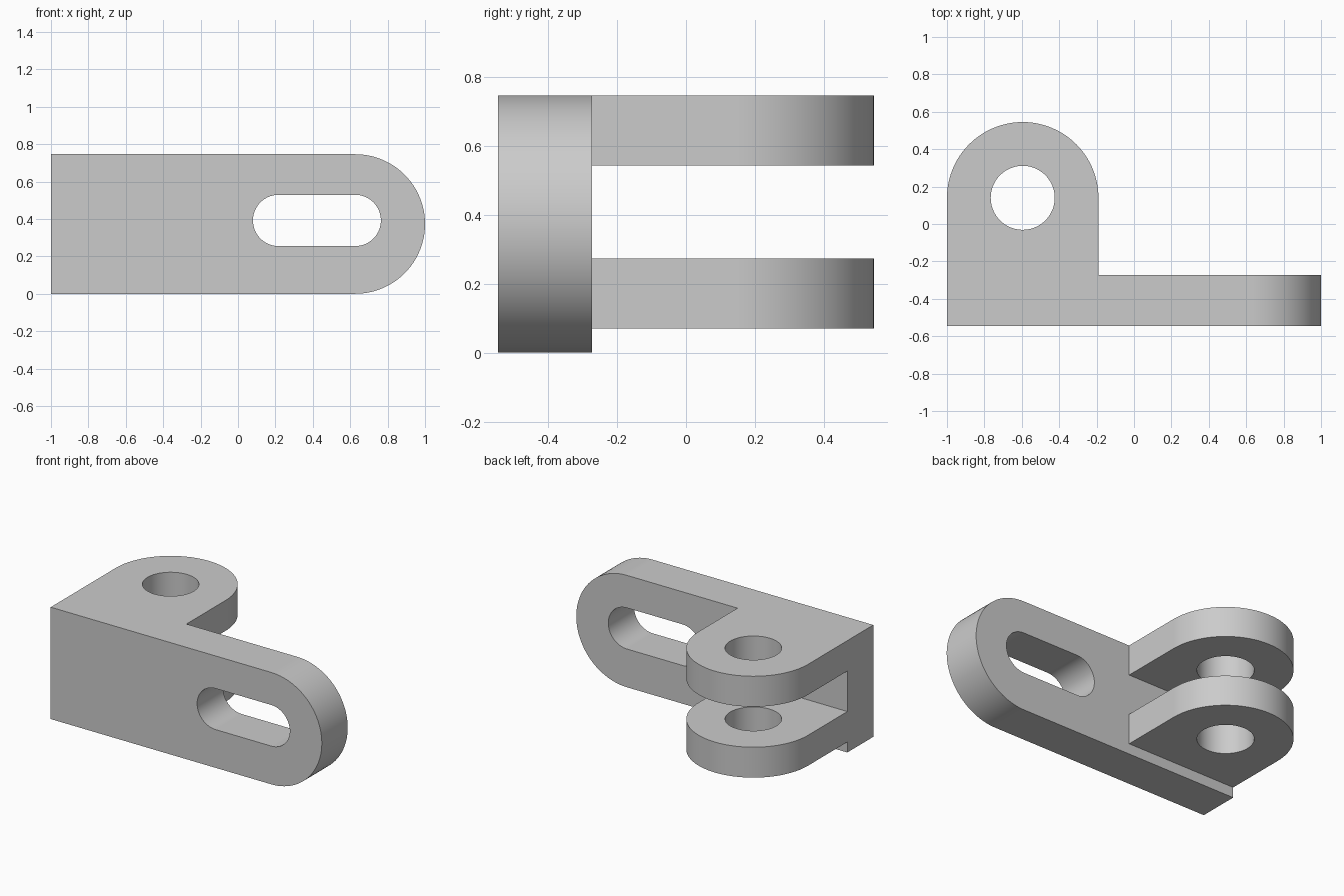
import bpy
import bmesh
from math import cos, sin, pi
from mathutils import Vector

cube = bpy.data.objects.get("Cube")
if cube:
    bpy.data.objects.remove(cube, do_unlink=True)

grey = bpy.data.materials.new("plain grey")
grey.use_nodes = True
colour = (0.6, 0.6, 0.6, 1)
grey.diffuse_color = colour
grey.node_tree.nodes["Principled BSDF"].inputs["Base Color"].default_value = colour

# Main dimensions
HEIGHT = 0.746
FRONT, BACK = -0.545, -0.272
END_R = HEIGHT / 2
LUG_X, LUG_Y, LUG_R = -0.595, 0.14, 0.405
HOLE_R = 0.171
LUG_THICK = 0.203


def arc(cx, cy, r, start, end, n=48):
    return [(cx + r * cos(start + (end - start) * i / n),
             cy + r * sin(start + (end - start) * i / n)) for i in range(n + 1)]


def prism(name, outline, low, high, axis):
    """Extrude a closed outline along y (outline in x, z) or z (outline in x, y)."""
    def place(p, d):
        return (p[0], d, p[1]) if axis == "y" else (p[0], p[1], d)
    bm = bmesh.new()
    face = bm.faces.new([bm.verts.new(place(p, low)) for p in outline])
    result = bmesh.ops.extrude_face_region(bm, geom=[face])
    moved = [v for v in result["geom"] if isinstance(v, bmesh.types.BMVert)]
    bmesh.ops.translate(bm, verts=moved,
                        vec=Vector(place((0, 0), high - low)))
    bmesh.ops.recalc_face_normals(bm, faces=bm.faces)
    mesh = bpy.data.meshes.new(name)
    bm.to_mesh(mesh)
    bm.free()
    mesh.materials.append(grey)
    obj = bpy.data.objects.new(name, mesh)
    bpy.context.collection.objects.link(obj)
    return obj


def combine(target, other, operation):
    mod = target.modifiers.new(operation.lower(), "BOOLEAN")
    mod.operation = operation
    mod.solver = "EXACT"
    mod.object = other
    bpy.context.view_layer.objects.active = target
    bpy.ops.object.modifier_apply(modifier=mod.name)
    bpy.data.objects.remove(other, do_unlink=True)


# Upright plate with one rounded end
plate_outline = [(-1, 0)] + arc(1 - END_R, END_R, END_R, -pi / 2, pi / 2) + [(-1, HEIGHT)]
bracket = prism("clevis_bracket", plate_outline, FRONT, BACK, "y")

# Pair of rounded lugs behind the plate
lug_outline = ([(-1, BACK), (LUG_X + LUG_R, BACK)]
               + arc(LUG_X, LUG_Y, LUG_R, 0, pi))
for name, base in (("lower_lug", 0.07), ("upper_lug", HEIGHT - LUG_THICK)):
    lug = prism(name, lug_outline, base, base + LUG_THICK, "z")
    combine(bracket, lug, "UNION")

# Pin hole through both lugs
pin = prism("pin_cutter", arc(LUG_X, LUG_Y, HOLE_R, 0, 2 * pi, 96)[:-1], -0.1, 0.9, "z")
combine(bracket, pin, "DIFFERENCE")

# Adjustment slot through the plate
slot_r, slot_z = 0.137, 0.392
slot_outline = (arc(0.627, slot_z, slot_r, -pi / 2, pi / 2)
                + arc(0.217, slot_z, slot_r, pi / 2, 3 * pi / 2))
slot = prism("slot_cutter", slot_outline, FRONT - 0.1, BACK + 0.1, "y")
combine(bracket, slot, "DIFFERENCE")

# Smooth curved walls, crisp edges
bpy.ops.object.select_all(action="DESELECT")
bracket.select_set(True)
bpy.context.view_layer.objects.active = bracket
bpy.ops.object.shade_smooth_by_angle(angle=pi / 6)
weighted = bracket.modifiers.new("even_shading", "WEIGHTED_NORMAL")
weighted.keep_sharp = True
